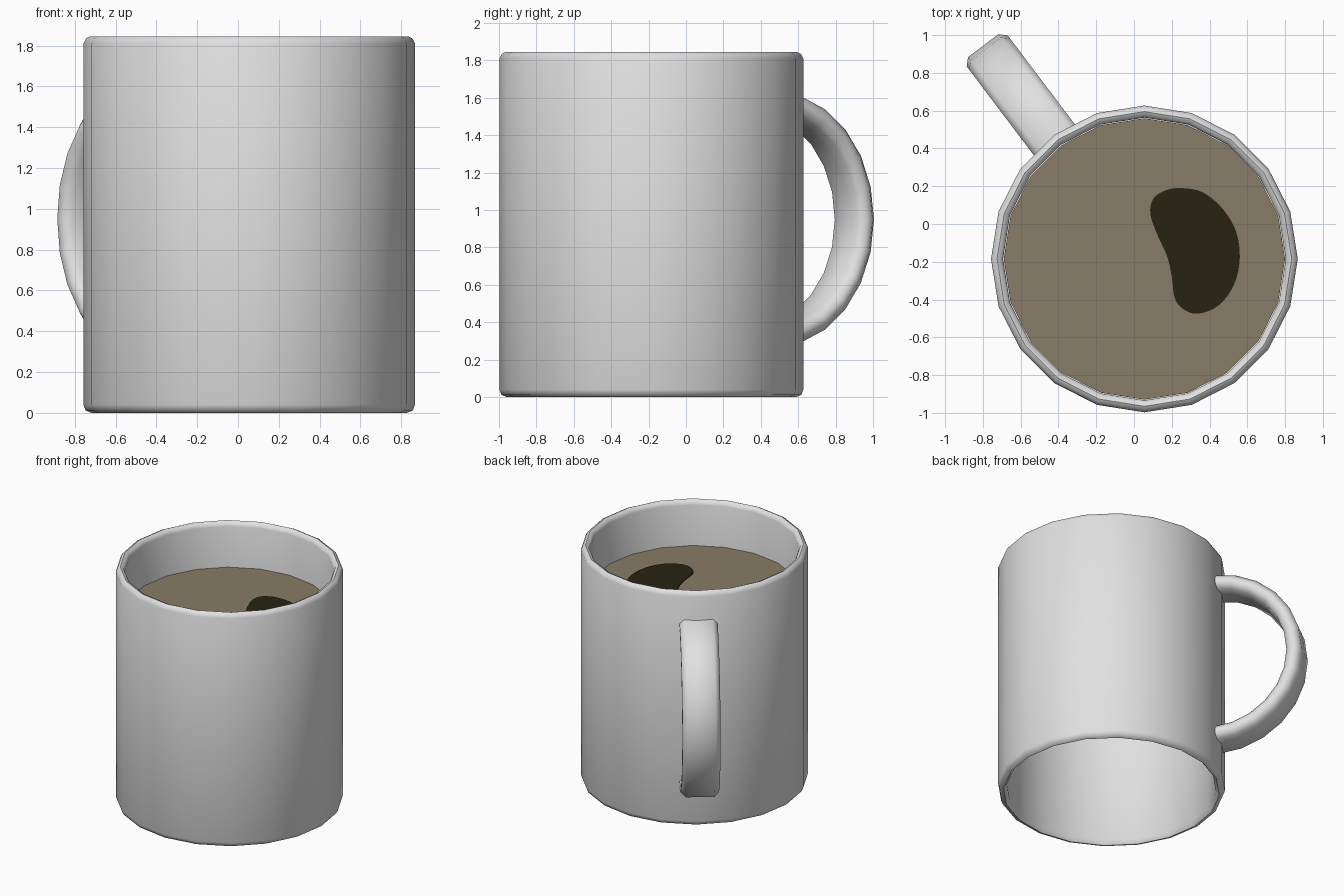
import bpy, bmesh, math
from mathutils import Vector

if "Cube" in bpy.data.objects:
    bpy.data.objects.remove(bpy.data.objects["Cube"])

CX, CY = 0.055, -0.185      # mug axis


def material(name, rgb):
    m = bpy.data.materials.new(name)
    m.diffuse_color = (*rgb, 1)
    m.use_nodes = True
    m.node_tree.nodes["Principled BSDF"].inputs["Base Color"].default_value = m.diffuse_color
    return m


def make(name, verts, faces, mat, smooth=None):
    me = bpy.data.meshes.new(name)
    me.from_pydata(verts, [], faces)
    bm = bmesh.new()
    bm.from_mesh(me)
    bmesh.ops.recalc_face_normals(bm, faces=bm.faces)
    bm.to_mesh(me)
    bm.free()
    ob = bpy.data.objects.new(name, me)
    bpy.context.collection.objects.link(ob)
    me.materials.append(mat)
    if smooth:
        bpy.ops.object.select_all(action='DESELECT')
        ob.select_set(True)
        bpy.context.view_layer.objects.active = ob
        bpy.ops.object.shade_smooth_by_angle(angle=math.radians(smooth))
    return ob


def grid_faces(rows, cols, wrap_rows):
    n = rows if wrap_rows else rows - 1
    return [(i * cols + j, i * cols + (j + 1) % cols,
             (i + 1) % rows * cols + (j + 1) % cols, (i + 1) % rows * cols + j)
            for i in range(n) for j in range(cols)]


ceramic = material("pale_ceramic", (0.75, 0.75, 0.75))
brown = material("milky_coffee", (0.25, 0.20, 0.135))
dark = material("dark_coffee", (0.02, 0.017, 0.006))

# Mug wall: open tube with rounded rims, revolved from a closed profile
SIDES = 20
profile = [(0.772, 0), (0.802, 0.012), (0.812, 0.04), (0.812, 1.81), (0.80, 1.835),
           (0.78, 1.845), (0.758, 1.835), (0.748, 1.81), (0.748, 0.03)]
verts = []
for r, z in profile:
    for k in range(SIDES):
        a = math.tau * k / SIDES
        verts.append((CX + r * math.cos(a), CY + r * math.sin(a), z))
make("mug_wall", verts, grid_faces(len(profile), SIDES, True), ceramic, 50)

# Handle: rounded flat strap swept along a half ellipse
out = Vector((-0.603, 0.798, 0))
side = Vector((0.798, 0.603, 0))
up = Vector((0, 0, 1))
W, T, B = 0.136, 0.055, 0.035
section = [(W, -T + B), (W, T - B), (W - B, T), (-W + B, T),
           (-W, T - B), (-W, -T + B), (-W + B, -T), (W - B, -T)]
verts = []
STEPS = 12
for i in range(STEPS + 1):
    a = math.pi * (i / STEPS - 0.5)
    path = Vector((CX, CY, 0.95)) + out * (0.76 + 0.60 * math.cos(a)) + up * 0.625 * math.sin(a)
    normal = out * math.cos(a) + up * math.sin(a)
    verts += [path + side * s + normal * t for s, t in section]
n = len(section)
faces = grid_faces(STEPS + 1, n, False)
faces += [tuple(range(n)), tuple(range(STEPS * n, STEPS * n + n))]
make("handle", verts, faces, ceramic, 50)

# Coffee surface
LEVEL = 1.49
disc = [(CX + 0.745 * math.cos(math.tau * k / SIDES),
         CY + 0.745 * math.sin(math.tau * k / SIDES), LEVEL) for k in range(SIDES)]
make("coffee_surface", disc, [tuple(range(SIDES))], brown)

# Dark bean-shaped patch: thin plate with a smooth closed outline
pts = [Vector(p) for p in [
    (0.24, 0.19), (0.16, 0.175), (0.10, 0.13), (0.087, 0.05), (0.125, -0.06), (0.175, -0.17),
    (0.20, -0.28), (0.215, -0.39), (0.26, -0.45), (0.34, -0.475), (0.45, -0.43),
    (0.53, -0.32), (0.56, -0.18), (0.54, -0.04), (0.47, 0.08), (0.36, 0.17)]]
outline = []
for i in range(len(pts)):
    p0, p1, p2, p3 = (pts[(i + d) % len(pts)] for d in (-1, 0, 1, 2))
    for t in (0, 0.25, 0.5, 0.75):     # Catmull-Rom interpolation
        outline.append(0.5 * (2 * p1 + (p2 - p0) * t + (2 * p0 - 5 * p1 + 4 * p2 - p3) * t * t
                              + (3 * p1 - p0 - 3 * p2 + p3) * t ** 3))
m = len(outline)
verts = [(p.x, p.y, LEVEL + h) for h in (0.001, 0.007) for p in outline]
faces = grid_faces(2, m, False) + [tuple(range(m)), tuple(range(m, 2 * m))]
make("dark_patch", verts, faces, dark)
